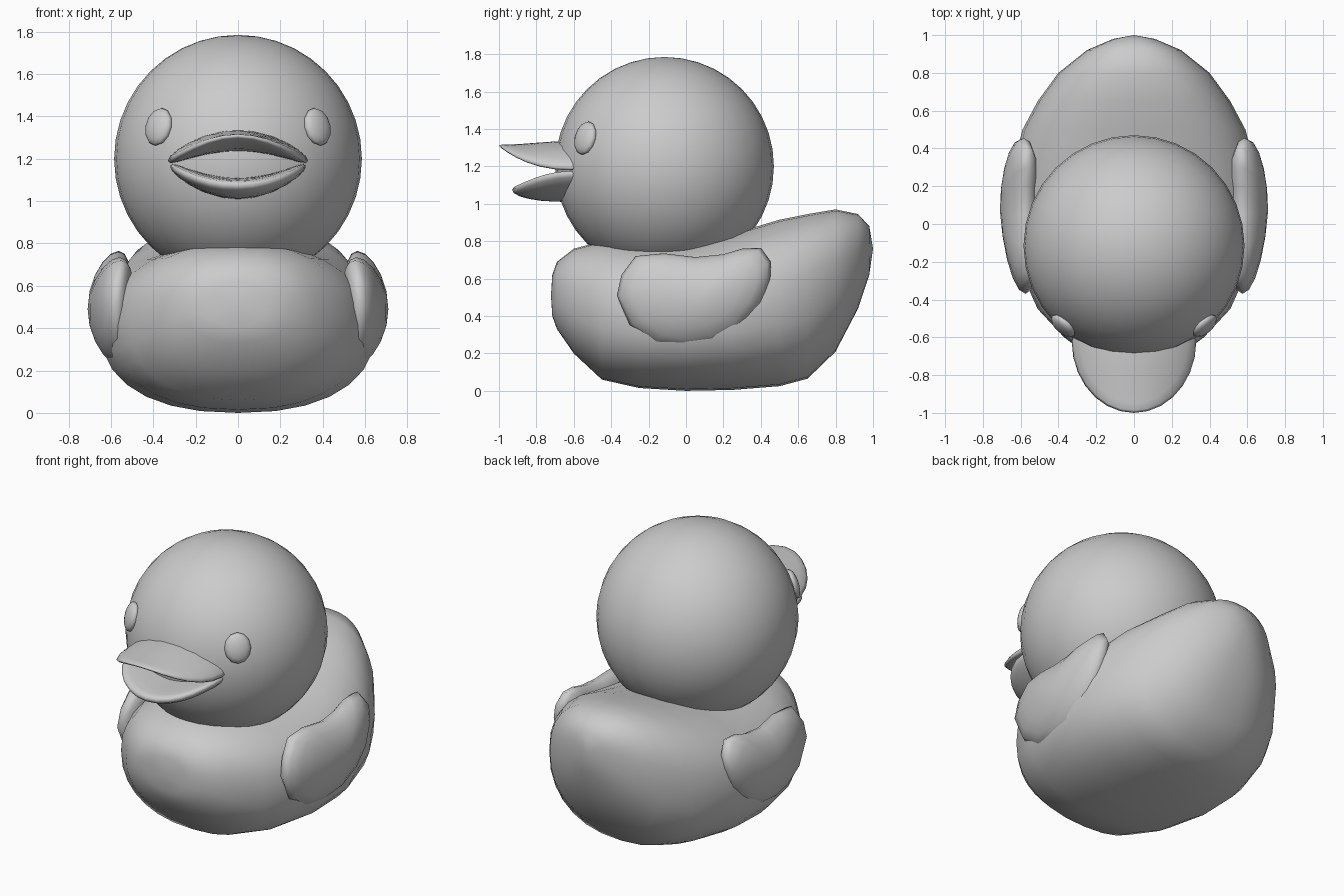
import bpy, bmesh
from math import sin, cos, pi, copysign
from mathutils import Vector

if "Cube" in bpy.data.objects:
    bpy.data.objects.remove(bpy.data.objects["Cube"])


def spow(v, p):
    return copysign(abs(v) ** p, v)


def make_object(name, bm):
    bmesh.ops.recalc_face_normals(bm, faces=bm.faces)
    for f in bm.faces:
        f.smooth = True
    me = bpy.data.meshes.new(name)
    bm.to_mesh(me)
    bm.free()
    ob = bpy.data.objects.new(name, me)
    bpy.context.collection.objects.link(ob)
    return ob


def loft(name, start, rings, end):
    """Closed skin from a start point through rings to an end point."""
    bm = bmesh.new()
    a, b = bm.verts.new(start), bm.verts.new(end)
    rows = [[bm.verts.new(p) for p in r] for r in rings]
    n = len(rows[0])
    for i in range(n):
        j = (i + 1) % n
        bm.faces.new((a, rows[0][i], rows[0][j]))
        bm.faces.new((b, rows[-1][j], rows[-1][i]))
        for r, s in zip(rows, rows[1:]):
            bm.faces.new((r[i], s[i], s[j], r[j]))
    return make_object(name, bm)


def sphere(name, segs, rings, shape):
    """Unit sphere whose vertices are moved by a shape function."""
    bm = bmesh.new()
    bmesh.ops.create_uvsphere(bm, u_segments=segs, v_segments=rings, radius=1)
    for v in bm.verts:
        v.co = shape(v.co.copy())
    return make_object(name, bm)


# Body: rounded cross-sections (y, half width, bottom, top) from chest to tail
stations = [
    (-0.715, 0.13, 0.40, 0.62), (-0.69, 0.25, 0.33, 0.69),
    (-0.60, 0.37, 0.20, 0.76), (-0.45, 0.51, 0.06, 0.80),
    (-0.25, 0.60, 0.015, 0.80), (0.0, 0.65, 0.0, 0.80),
    (0.25, 0.655, 0.005, 0.84), (0.50, 0.59, 0.025, 0.915),
    (0.65, 0.51, 0.065, 0.945), (0.80, 0.40, 0.21, 0.97),
    (0.92, 0.25, 0.44, 0.945), (0.98, 0.11, 0.62, 0.88)]
body_rings = []
for y, w, lo, hi in stations:
    ring = []
    for k in range(28):
        t = 2 * pi * k / 28
        ring.append((w * spow(cos(t), 0.86), y,
                     (lo + hi) / 2 + (hi - lo) / 2 * spow(sin(t), 0.86)))
    body_rings.append(ring)
loft("body", (0, -0.722, 0.51), body_rings, (0, 1.0, 0.76))

# Head
HEAD = Vector((0, -0.115, 1.2))
sphere("head", 32, 20, lambda p: HEAD + p * 0.585)

# Beak: flattened ovals, upper arched and lower scooped
def upper(p):
    x, y = 0.33 * p.x, -0.62 + (0.38 if p.y < 0 else 0.2) * p.y
    f = max(0, -p.y)
    z = 1.285 - 0.095 * p.x ** 2 + 0.025 * f ** 4
    return Vector((x, y, z + 0.05 * (1 - 0.5 * f * f) * spow(p.z, 0.8)))


def lower(p):
    x, y = 0.32 * p.x, -0.62 + (0.31 if p.y < 0 else 0.2) * p.y
    z = 1.06 + 0.105 * p.x ** 2 + 0.015 * max(0, -p.y) ** 4
    return Vector((x, y, z + 0.05 * spow(p.z, 0.8)))


sphere("upper_beak", 28, 12, upper)
sphere("lower_beak", 28, 12, lower)

# Wing outline (y, z), inflated into a pillow on each side
outline = [(-.37, .51), (-.345, .62), (-.27, .72), (-.12, .735), (.05, .715),
           (.2, .73), (.3, .76), (.4, .765), (.455, .69), (.45, .6),
           (.4, .47), (.3, .34), (.15, .25), (-.02, .225), (-.17, .255), (-.3, .35)]
CY, CZ = 0.07, 0.49
levels = [pi * k / 10 for k in range(1, 10)]

for side, label in ((-1, "left"), (1, "right")):
    rings = []
    for a in levels:
        ring = []
        for oy, oz in outline:
            y, z = CY + (oy - CY) * sin(a), CZ + (oz - CZ) * sin(a)
            mid = 0.605 - 0.04 * ((z - CZ) / 0.27) ** 2 - 0.03 * max(0, (CY - y) / 0.44)
            ring.append((side * (mid + 0.105 * cos(a)), y, z))
        rings.append(ring)
    loft(label + "_wing", (side * 0.71, CY, CZ), rings, (side * 0.5, CY, CZ))

    # Eye: flattened oval lying on the head surface
    n = Vector((side * 0.385, -0.435, 0.155)).normalized()
    rot = n.to_track_quat('Z', 'Y')
    sphere(label + "_eye", 12, 8, lambda p: HEAD + n * 0.585
           + rot @ Vector((p.x * 0.078, p.y * 0.092, p.z * 0.035)))
